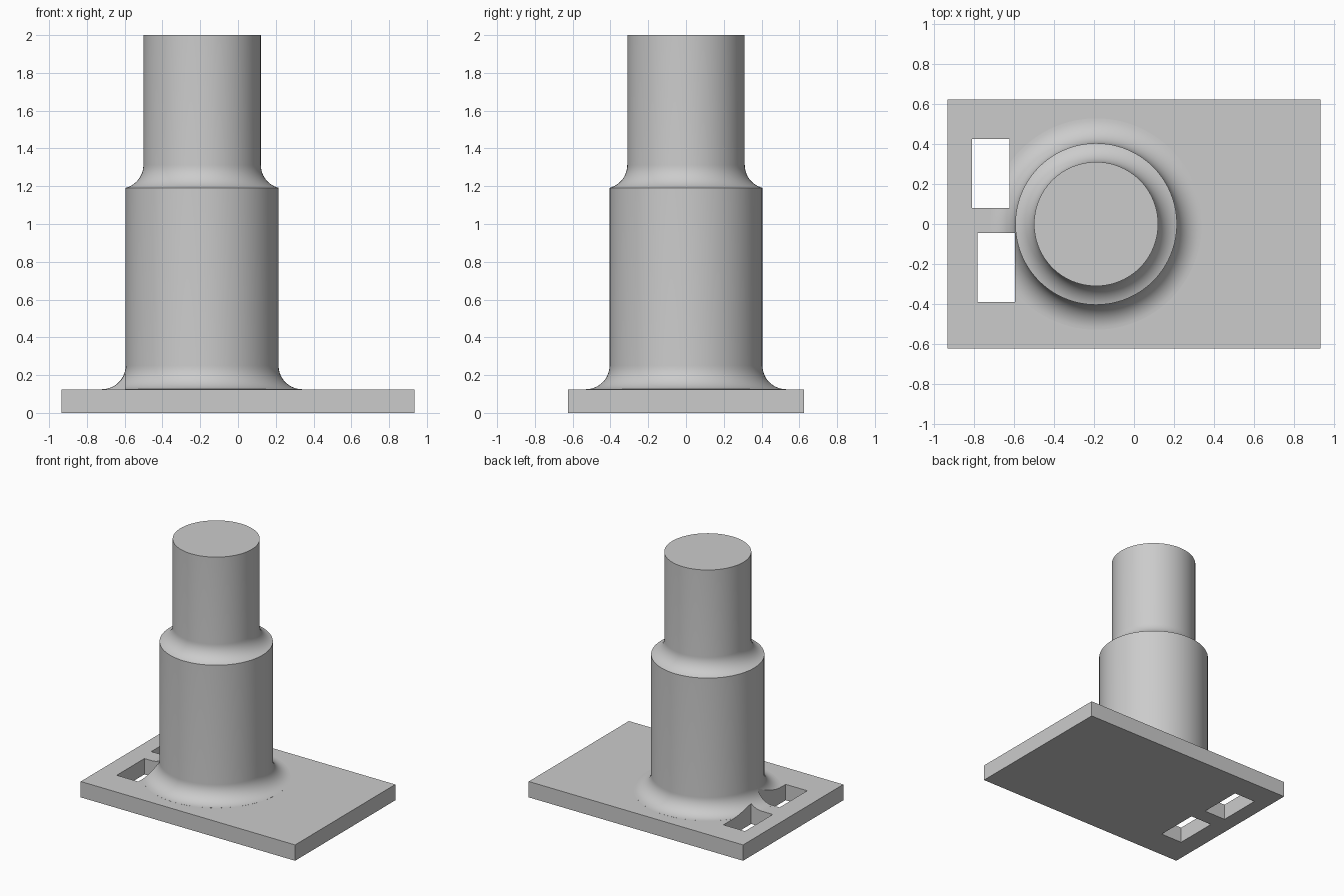
import bpy
import bmesh
from math import sin, cos, pi

cube = bpy.data.objects.get("Cube")
if cube:
    bpy.data.objects.remove(cube, do_unlink=True)

PLATE_TOP, SHOULDER, TOP = 0.125, 1.1875, 2.0
LOWER_R, UPPER_R, FILLET = 0.405, 0.311, 0.125
CENTRE_X = -0.19

grey = bpy.data.materials.new("plain_grey")
grey.use_nodes = True
colour = (0.6, 0.6, 0.6, 1)
grey.diffuse_color = colour
grey.node_tree.nodes["Principled BSDF"].inputs["Base Color"].default_value = colour


def finish(name, bm):
    bmesh.ops.recalc_face_normals(bm, faces=bm.faces)
    mesh = bpy.data.meshes.new(name)
    bm.to_mesh(mesh)
    bm.free()
    mesh.materials.append(grey)
    obj = bpy.data.objects.new(name, mesh)
    bpy.context.collection.objects.link(obj)
    return obj


def box(name, x0, x1, y0, y1, z0, z1):
    bm = bmesh.new()
    bmesh.ops.create_cube(bm, size=1)
    for v in bm.verts:
        v.co = (x1 if v.co.x > 0 else x0, y1 if v.co.y > 0 else y0,
                z1 if v.co.z > 0 else z0)
    return finish(name, bm)


def fillet(radius, base, outer, steps=14):
    """Concave quarter round from a flat at base up to a wall, cut off at outer."""
    points = []
    for i in range(steps + 1):
        a = i / steps * pi / 2
        r = radius + FILLET * (1 - sin(a))
        if r < outer:
            points.append((r, base + FILLET * (1 - cos(a))))
    return points


def boolean(target, other, operation):
    mod = target.modifiers.new(operation, "BOOLEAN")
    mod.operation, mod.object, mod.solver = operation, other, "EXACT"
    bpy.context.view_layer.objects.active = target
    bpy.ops.object.modifier_apply(modifier=mod.name)
    bpy.data.objects.remove(other, do_unlink=True)


# Stepped column with a fillet at each step, spun from its profile
gap = UPPER_R + FILLET - LOWER_R
rim_z = SHOULDER + FILLET - (FILLET ** 2 - gap ** 2) ** 0.5
foot_r = LOWER_R + FILLET
profile = [(0, 0.06), (foot_r, 0.06)]
profile += fillet(LOWER_R, PLATE_TOP + 0.0003, foot_r + 0.01)
profile += [(LOWER_R, rim_z)] + fillet(UPPER_R, SHOULDER, LOWER_R - 0.002)
profile += [(UPPER_R, TOP), (0, TOP)]
bm = bmesh.new()
verts = [bm.verts.new((CENTRE_X + r, 0, z)) for r, z in profile]
edges = [bm.edges.new(pair) for pair in zip(verts, verts[1:])]
bmesh.ops.spin(bm, geom=verts + edges, cent=(CENTRE_X, 0, 0), axis=(0, 0, 1),
               angle=2 * pi, steps=96)
bmesh.ops.remove_doubles(bm, verts=bm.verts, dist=0.00005)
column = finish("column", bm)

# Base plate joined to the column, then two slots cut through plate and fillet
body = box("base_plate_with_column", -0.935, 0.935, -0.624, 0.624, 0, PLATE_TOP)
boolean(body, column, "UNION")
for x0, x1, y0, y1 in ((-0.813, -0.625, 0.08, 0.426), (-0.785, -0.597, -0.39, -0.045)):
    boolean(body, box("slot_cutter", x0, x1, y0, y1, -0.1, 0.4), "DIFFERENCE")

# Smooth round surfaces, flat horizontal faces
bpy.ops.object.select_all(action="DESELECT")
body.select_set(True)
bpy.context.view_layer.objects.active = body
bpy.ops.object.shade_smooth_by_angle(angle=pi / 6)
for face in body.data.polygons:
    if abs(face.normal.z) > 0.9995:
        face.use_smooth = False
